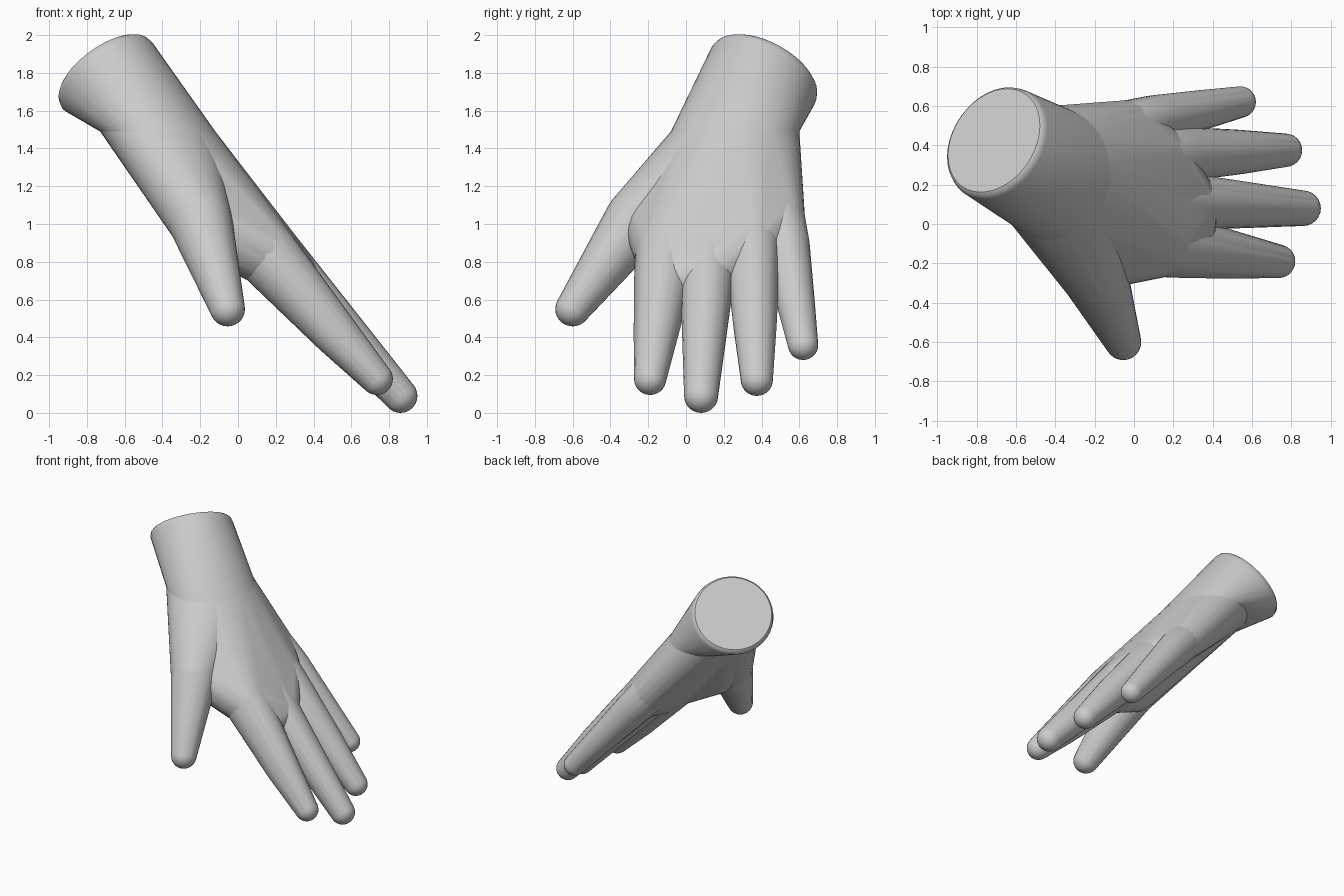
import bpy, bmesh
from math import cos, sin, tau, radians
from mathutils import Vector, Matrix

if "Cube" in bpy.data.objects:
    bpy.data.objects.remove(bpy.data.objects["Cube"])


def ring(center, normal, rx, ry, n=40):
    """Points of an ellipse facing along normal."""
    q = Vector((0, 0, 1)).rotation_difference(Vector(normal))
    return [Vector(center) + q @ Vector((rx * cos(tau * i / n), ry * sin(tau * i / n), 0))
            for i in range(n)]


def ball(x, y, z, r):
    """Points of a sphere."""
    bm = bmesh.new()
    bmesh.ops.create_uvsphere(bm, u_segments=24, v_segments=14, radius=r,
                              matrix=Matrix.Translation((x, y, z)))
    pts = [v.co.copy() for v in bm.verts]
    bm.free()
    return pts


def skin(name, *groups):
    """Tight smooth skin around groups of points."""
    bm = bmesh.new()
    for g in groups:
        for p in g:
            bm.verts.new(p)
    bmesh.ops.convex_hull(bm, input=bm.verts[:])
    bmesh.ops.delete(bm, geom=[v for v in bm.verts if not v.link_faces], context='VERTS')
    bmesh.ops.recalc_face_normals(bm, faces=bm.faces[:])
    me = bpy.data.meshes.new(name)
    bm.to_mesh(me)
    bm.free()
    ob = bpy.data.objects.new(name, me)
    bpy.context.collection.objects.link(ob)
    bpy.ops.object.select_all(action='DESELECT')
    ob.select_set(True)
    bpy.context.view_layer.objects.active = ob
    bpy.ops.object.shade_smooth_by_angle(angle=radians(35))
    return ob


# wrist: tilted round stump with a softened rim, down to a level oval
axis = Vector((-0.53, 0.42, 0.74)).normalized()
end = Vector((-0.712, 0.425, 1.815))
joint = ring((-0.425, 0.26, 1.49), (0, 0, 1), 0.305, 0.34)
skin("wrist", ring(end, axis, 0.275, 0.29), ring(end - axis * 0.012, axis, 0.288, 0.303),
     ring(end - axis * 0.04, axis, 0.295, 0.312), joint)

# fingers: root inside the palm, knuckle, middle and tip balls (x, y, z, radius)
fingers = {
    "index_finger": ((0.145, -0.10, 0.845, 0.17), (0.27, -0.145, 0.69, 0.13),
                     (0.50, -0.165, 0.425, 0.112), (0.735, -0.19, 0.18, 0.085)),
    "middle_finger": ((0.17, 0.12, 0.86, 0.155), (0.30, 0.11, 0.73, 0.13),
                      (0.58, 0.10, 0.40, 0.113), (0.86, 0.08, 0.09, 0.09)),
    "ring_finger": ((0.13, 0.35, 0.90, 0.15), (0.26, 0.36, 0.77, 0.13),
                    (0.52, 0.365, 0.465, 0.115), (0.77, 0.375, 0.175, 0.085)),
    "little_finger": ((-0.03, 0.495, 1.03, 0.135), (0.10, 0.535, 0.89, 0.12),
                      (0.33, 0.58, 0.61, 0.10), (0.54, 0.62, 0.36, 0.08)),
}
for name, balls in fingers.items():
    skin(name, *[ball(*b) for b in balls])

# palm: wrist oval to the finger roots, reaching the first two knuckles
index, middle = fingers["index_finger"], fingers["middle_finger"]
skin("palm", joint, ball(*index[1]), ball(*middle[1]), *[ball(*b[0]) for b in fingers.values()])

# thumb, with its fleshy base and a web to the palm
thumb_joint = ball(-0.20, -0.26, 1.02, 0.17)
skin("thumb_base", joint, thumb_joint)
skin("thumb", thumb_joint, ball(-0.055, -0.60, 0.55, 0.092))
skin("thumb_web", joint, ball(-0.13, -0.155, 0.98, 0.17), ball(*index[0]))
